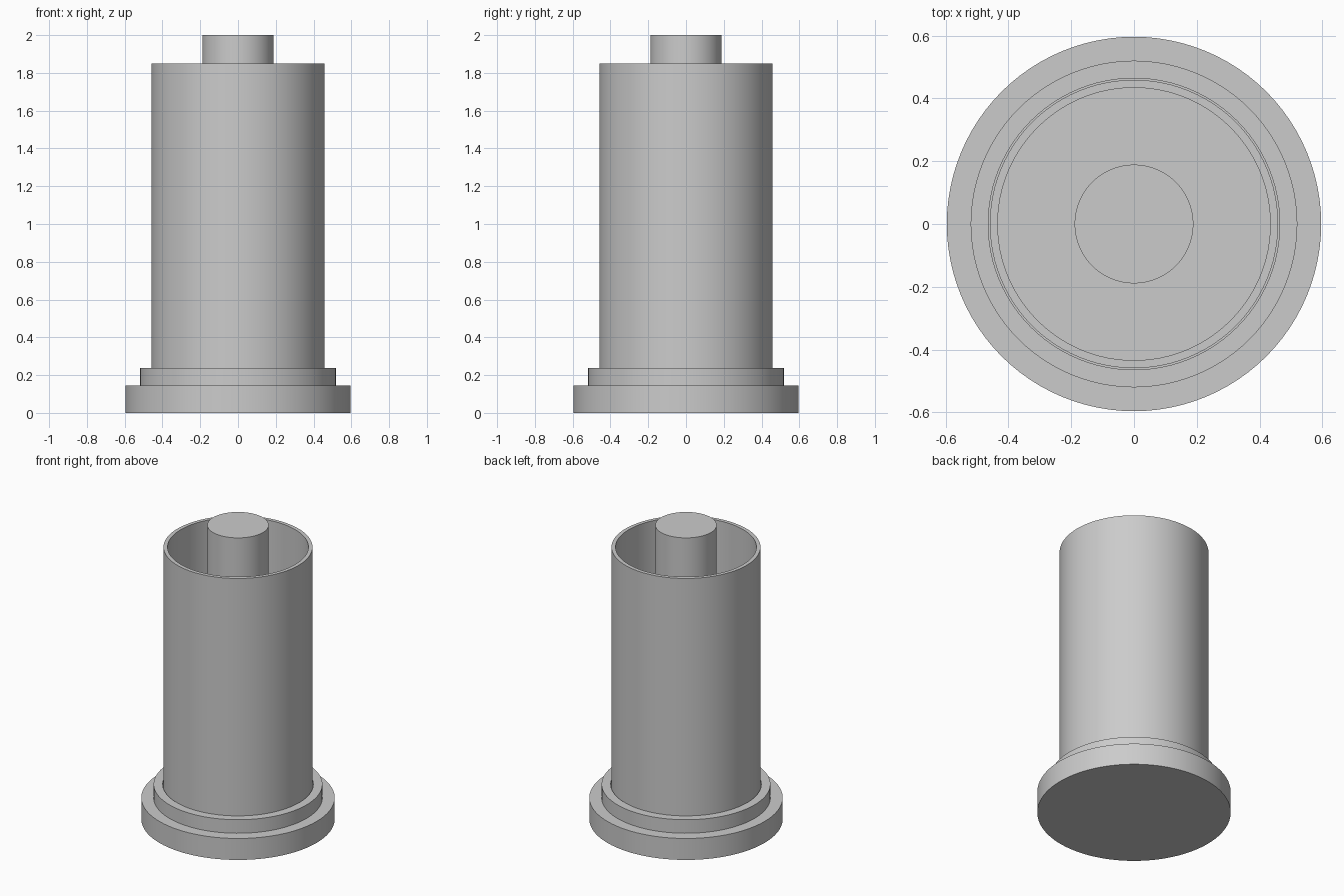
import bpy
import bmesh
import math

SEGMENTS = 96

cube = bpy.data.objects.get("Cube")
if cube:
    bpy.data.objects.remove(cube, do_unlink=True)

# Single plain grey for every part
grey = bpy.data.materials.new("plain_grey")
grey.use_nodes = True
colour = (0.6, 0.6, 0.6, 1)
grey.diffuse_color = colour
grey.node_tree.nodes["Principled BSDF"].inputs["Base Color"].default_value = colour


def lathe(name, profile, closed=False):
    """Revolve a (radius, height) profile around the z axis."""
    bm = bmesh.new()
    verts = [bm.verts.new((r, 0, z)) for r, z in profile]
    edges = [bm.edges.new(pair) for pair in zip(verts, verts[1:])]
    if closed:
        edges.append(bm.edges.new((verts[-1], verts[0])))
    bmesh.ops.spin(bm, geom=verts + edges, cent=(0, 0, 0), axis=(0, 0, 1),
                   angle=math.tau, steps=SEGMENTS, use_merge=True)
    bmesh.ops.remove_doubles(bm, verts=bm.verts, dist=0.0001)
    bmesh.ops.recalc_face_normals(bm, faces=bm.faces)
    mesh = bpy.data.meshes.new(name)
    bm.to_mesh(mesh)
    bm.free()
    mesh.materials.append(grey)
    obj = bpy.data.objects.new(name, mesh)
    bpy.context.collection.objects.link(obj)
    bpy.ops.object.select_all(action="DESELECT")
    obj.select_set(True)
    bpy.context.view_layer.objects.active = obj
    bpy.ops.object.shade_smooth_by_angle(angle=math.radians(30))
    return obj


BASE_TOP, COLLAR_TOP, TUBE_TOP, ROD_TOP = 0.146, 0.238, 1.85, 2.0
BASE_R, COLLAR_R, SOCKET_R = 0.596, 0.52, 0.464
TUBE_R, BORE_R, ROD_R = 0.459, 0.434, 0.189

# Round base with a stepped collar that leaves a socket for the tube
lathe("base", [(0, 0), (BASE_R, 0), (BASE_R, BASE_TOP), (COLLAR_R, BASE_TOP),
               (COLLAR_R, COLLAR_TOP), (SOCKET_R, COLLAR_TOP),
               (SOCKET_R, BASE_TOP), (0, BASE_TOP)])

# Thin open tube standing in the socket
lathe("tube", [(BORE_R, BASE_TOP), (TUBE_R, BASE_TOP),
               (TUBE_R, TUBE_TOP), (BORE_R, TUBE_TOP)], closed=True)

# Solid centre rod rising above the tube
lathe("centre_rod", [(0, BASE_TOP), (ROD_R, BASE_TOP),
                     (ROD_R, ROD_TOP), (0, ROD_TOP)])
